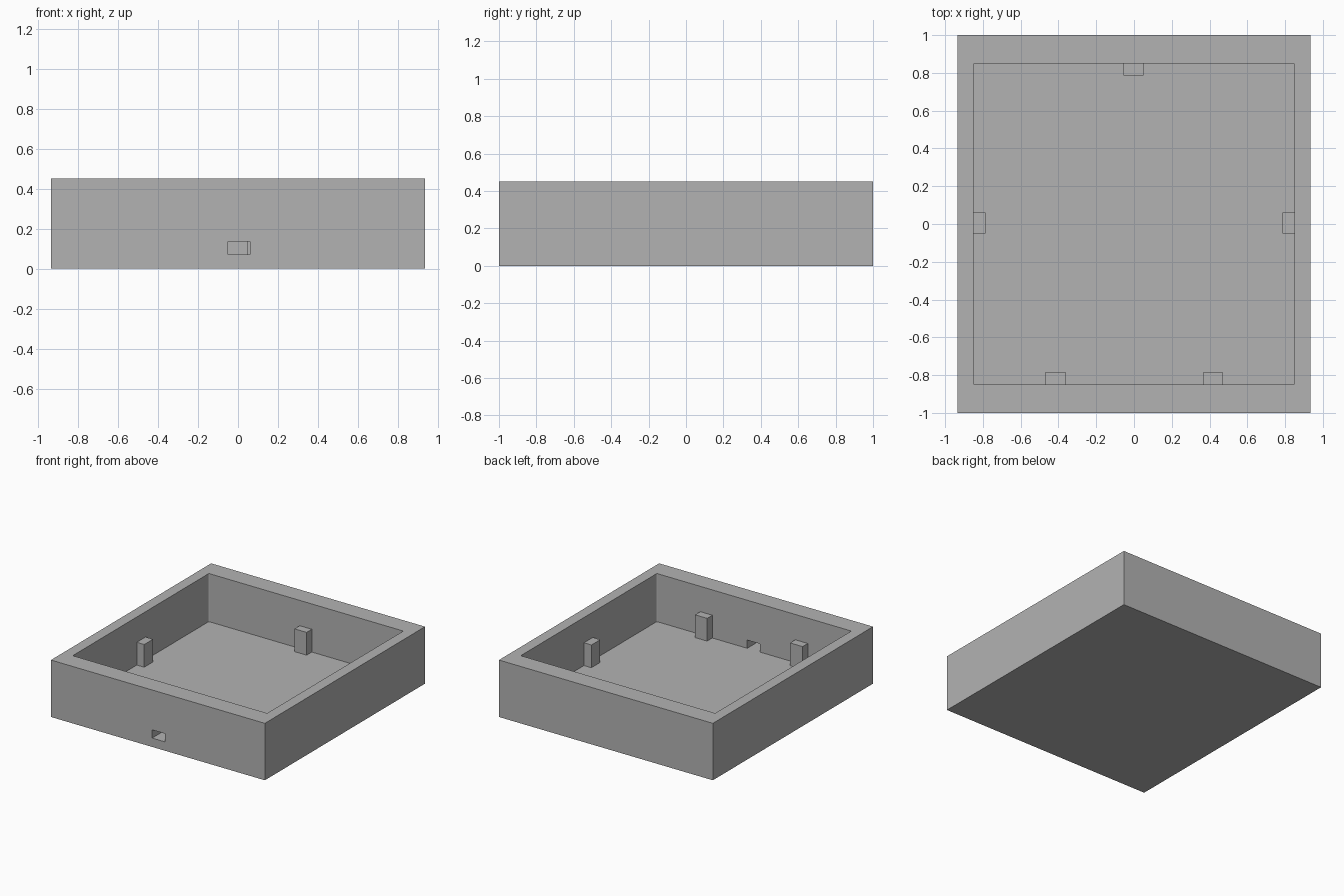
import bpy
import bmesh

cube = bpy.data.objects.get("Cube")
if cube:
    bpy.data.objects.remove(cube, do_unlink=True)

GREY = (0.45, 0.45, 0.45, 1.0)
grey = bpy.data.materials.new("plain grey")
grey.use_nodes = True
grey.diffuse_color = GREY
grey.node_tree.nodes["Principled BSDF"].inputs["Base Color"].default_value = GREY

FLOOR = 0.07      # top of the tray floor
INNER = 0.85      # half width of the square cavity
HEIGHT = 0.45


def box(name, low, high, corner=0.0):
    """Box between two corners, optionally with rounded vertical edges."""
    bm = bmesh.new()
    bmesh.ops.create_cube(bm, size=1)
    for v in bm.verts:
        v.co = [h if c > 0 else l for c, l, h in zip(v.co, low, high)]
    if corner:
        upright = [e for e in bm.edges
                   if abs(e.verts[0].co.z - e.verts[1].co.z) > 0.01]
        bmesh.ops.bevel(bm, geom=upright, offset=corner, segments=3,
                        profile=0.5, affect='EDGES')
    mesh = bpy.data.meshes.new(name)
    bm.to_mesh(mesh)
    bm.free()
    mesh.materials.append(grey)
    obj = bpy.data.objects.new(name, mesh)
    bpy.context.collection.objects.link(obj)
    return obj


def cut(target, cutter):
    """Subtract a hidden cutter from the target and apply the result."""
    cutter.hide_render = True
    mod = target.modifiers.new("cut", 'BOOLEAN')
    mod.operation = 'DIFFERENCE'
    mod.solver = 'EXACT'
    mod.object = cutter
    bpy.context.view_layer.objects.active = target
    bpy.ops.object.modifier_apply(modifier=mod.name)
    bpy.data.objects.remove(cutter, do_unlink=True)


# Open tray: thicker walls at front and back
tray = box("tray", (-0.935, -1, 0), (0.935, 1, HEIGHT))
cut(tray, box("cavity_cutter", (-INNER, -INNER, FLOOR),
              (INNER, INNER, HEIGHT + 0.1), corner=0.008))

# Cable slot through the front wall, level with the floor
cut(tray, box("slot_cutter", (-0.05, -1.1, FLOOR), (0.06, -0.8, 0.135)))

# Support posts standing against the inner walls
POST_TOP = 0.25
DEEP = INNER - 0.065
posts = {
    "back_post": ((-0.055, DEEP), (0.05, INNER)),
    "left_post": ((DEEP, -0.05), (INNER, 0.06)),
    "right_post": ((-INNER, -0.05), (-DEEP, 0.06)),
    "front_left_post": ((0.365, -INNER), (0.47, -DEEP)),
    "front_right_post": ((-0.47, -INNER), (-0.36, -DEEP)),
}
for name, (low, high) in posts.items():
    box(name, (*low, FLOOR), (*high, POST_TOP))
